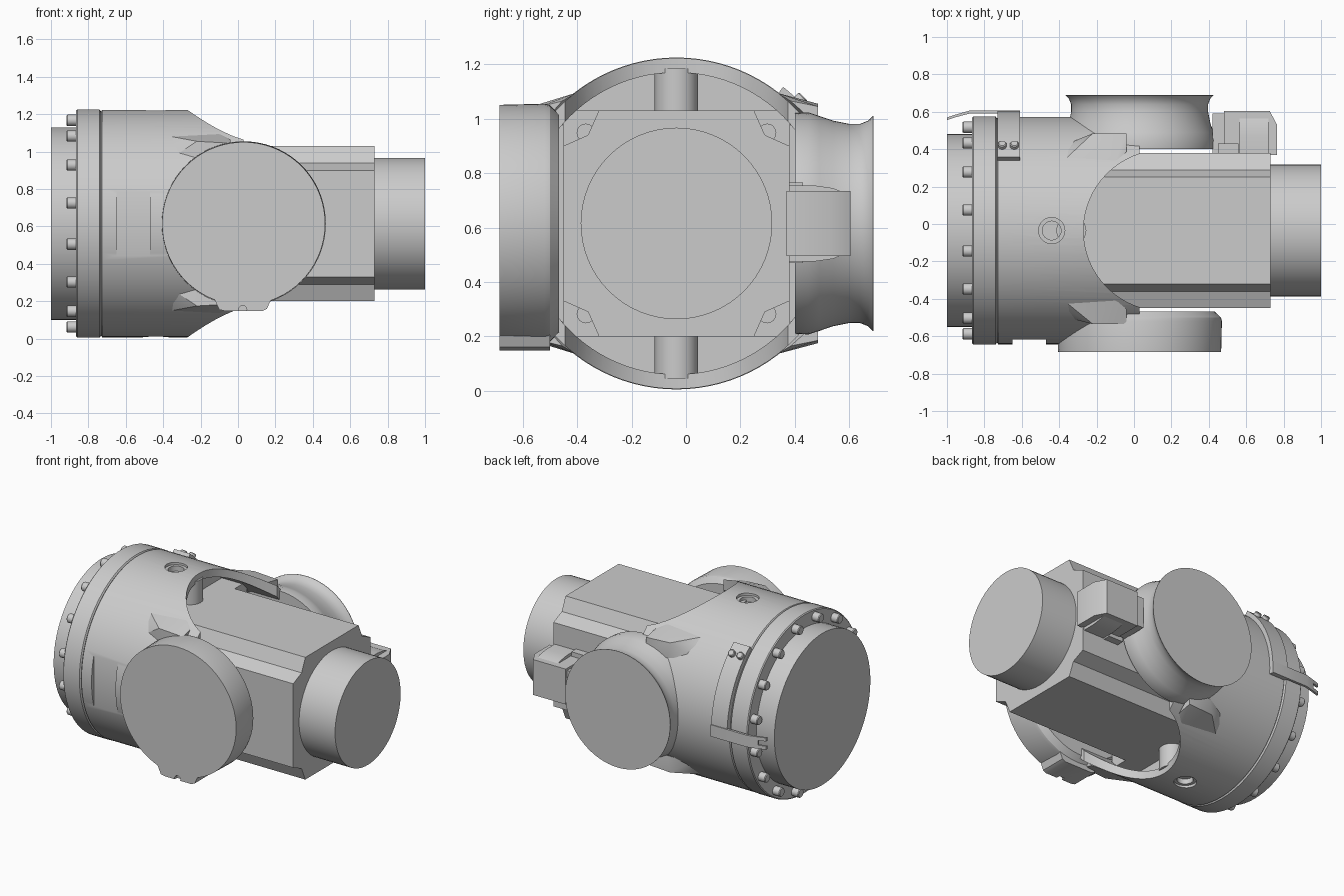
import bpy, bmesh
from math import sin, cos, pi, radians
from mathutils import Vector

if "Cube" in bpy.data.objects:
    bpy.data.objects.remove(bpy.data.objects["Cube"])

CY, CZ, BX = -0.035, 0.615, 0.03      # main axis (y, z) and side boss x
grey = bpy.data.materials.new("machine grey")
grey.diffuse_color = (0.6, 0.6, 0.6, 1)
grey.use_nodes = True
grey.node_tree.nodes["Principled BSDF"].inputs["Base Color"].default_value = grey.diffuse_color


def finish(name, bm):
    bmesh.ops.recalc_face_normals(bm, faces=bm.faces)
    me = bpy.data.meshes.new(name)
    bm.to_mesh(me)
    bm.free()
    ob = bpy.data.objects.new(name, me)
    bpy.context.collection.objects.link(ob)
    me.materials.append(grey)
    return ob


def place(axis, t, u, v):
    return {"x": (t, u, v), "y": (u, t, v), "z": (u, v, t)}[axis]


def loft(name, axis, rings):
    """Join rings of (t, [(u, v), ...]) along an axis and cap both ends."""
    bm = bmesh.new()
    loops = [[bm.verts.new(place(axis, t, u, v)) for u, v in pts] for t, pts in rings]
    for a, b in zip(loops, loops[1:]):
        for i in range(len(a)):
            j = (i + 1) % len(a)
            bm.faces.new((a[i], a[j], b[j], b[i]))
    bm.faces.new(loops[0])
    bm.faces.new(loops[-1])
    return finish(name, bm)


def lathe(name, axis, c, profile, n=72):
    return loft(name, axis, [(t, [(c[0] + r * cos(2 * pi * i / n), c[1] + r * sin(2 * pi * i / n))
                                  for i in range(n)]) for t, r in profile])


def prism(name, axis, pts, a, b):
    return loft(name, axis, [(a, pts), (b, pts)])


def box(name, x, y, z):
    return prism(name, "z", [(x[0], y[0]), (x[1], y[0]), (x[1], y[1]), (x[0], y[1])], *z)


def hull(name, pts):
    bm = bmesh.new()
    for p in pts:
        bm.verts.new(p)
    bmesh.ops.convex_hull(bm, input=bm.verts[:])
    return finish(name, bm)


def cut(ob, cutters):
    bpy.context.view_layer.objects.active = ob
    for c in cutters:
        c.hide_render = True
        m = ob.modifiers.new("cut", "BOOLEAN")
        m.operation, m.solver, m.object = "DIFFERENCE", "EXACT", c
        bpy.ops.object.modifier_apply(modifier=m.name)
        bpy.data.objects.remove(c)


MAIN = (CY, CZ)
# Fork housing: barrel with a bore, a U-shaped vertical slot, holes and a flat
housing = lathe("fork_housing", "x", MAIN, [(-0.733, 0.598), (-0.726, 0.608), (BX, 0.608)], 96)
slot = [(0.16 + 0.43 * cos(a), CY + 0.43 * sin(a))
        for a in [pi / 2 + pi * i / 32 for i in range(33)]] + [(0.9, CY - 0.43), (0.9, CY + 0.43)]
cut(housing, [lathe("bore_cutter", "x", MAIN, [(-0.36, 0.555), (0.6, 0.555)], 96),
              prism("slot_cutter", "z", slot, -0.2, 1.5),
              box("flat_cutter", (-0.65, -0.47), (-0.8, -0.618), (0.44, 0.79)),
              lathe("top_hole_cutter", "z", (-0.44, CY), [(1.17, 0.05), (1.205, 0.05), (1.205, 0.07), (1.4, 0.07)], 32),
              lathe("bottom_hole_cutter", "z", (-0.44, CY), [(-0.2, 0.07), (0.025, 0.07), (0.025, 0.05), (0.06, 0.05)], 32)])

# Inner ribs above and below the motor
for s, word in ((1, "upper"), (-1, "lower")):
    lathe(word + "_inner_rib", "z", (-0.335, CY), [(CZ + s * 0.4, 0.08), (CZ + s * 0.57, 0.08)], 24)

# Mounting flange, end disc and ring of bolts on the left
lathe("mounting_flange", "x", MAIN, [(-0.865, 0.604), (-0.859, 0.61), (-0.74, 0.61), (-0.733, 0.6)], 96)
lathe("left_end_disc", "x", MAIN, [(-1.0, 0.515), (-0.86, 0.515)])
for i in range(16):
    a = 2 * pi * (i + 0.5) / 16
    lathe("flange_bolt", "x", (CY + 0.563 * cos(a), CZ + 0.563 * sin(a)),
          [(-0.917, 0.026), (-0.912, 0.03), (-0.86, 0.03)], 16)

# Side bosses carried by the fork arms
lathe("front_boss", "y", (BX, CZ), [(-0.685, 0.436), (-0.52, 0.44), (-0.5, 0.435), (-0.467, 0.40)])
lathe("back_boss", "y", (BX, CZ), [(0.4, 0.405), (0.45, 0.408), (0.49, 0.395), (0.54, 0.378), (0.6, 0.366),
                                   (0.64, 0.366), (0.67, 0.378), (0.687, 0.395), (0.69, 0.395)])
# Lug beneath the front boss
lug = prism("front_boss_lug", "y", [(-0.14, 0.24), (-0.1, 0.155), (-0.07, 0.148), (0.13, 0.148),
                                    (0.155, 0.16), (0.19, 0.24)], -0.685, -0.5)
cut(lug, [lathe("lug_notch_cutter", "y", (0.025, 0.155), [(-0.8, 0.022), (-0.66, 0.022)], 16)])

# Gussets blending the bosses into the barrel
for sy, word, wide in ((-1, "front", 0.5), (1, "back", 0.52)):
    for sz in (1, -1):
        pts = [(-0.38, 0.37, 0.47), (-0.37, 0.42, 0.425), (-0.34, 0.47, 0.36),
               (-0.22, wide, 0.44), (-0.2, wide, 0.33), (-0.1, 0.37, 0.48),
               (-0.04, wide, 0.43), (-0.04, wide, 0.36), (-0.04, 0.42, 0.45), (-0.2, 0.42, 0.36)]
        hull(word + "_gusset", [(x, CY + sy * y, CZ + sz * z) for x, y, z in pts])

# Motor: notched square body, rear flange with bolts and round end
corner = [(0.415, 0.285), (0.325, 0.325), (0.285, 0.415)]
section = []
for sy, sz, order in ((1, 1, 1), (-1, 1, -1), (-1, -1, 1), (1, -1, -1)):
    section += [(CY + sy * y, CZ + sz * z) for y, z in corner[::order]]
prism("motor_body", "x", section, -0.25, 0.73)
box("motor_flange", (-0.355, -0.2), (CY - 0.415, CY + 0.415), (CZ - 0.415, CZ + 0.415))
lathe("motor_end_cap", "x", MAIN, [(0.72, 0.352), (1.0, 0.352)], 64)
for sy in (-1, 1):
    for sz in (-1, 1):
        lathe("motor_bolt", "x", (CY + sy * 0.333, CZ + sz * 0.333), [(-0.22, 0.034), (-0.16, 0.034)], 16)

# Cable connector on the back of the motor
prism("connector_body", "z", [(0.48, 0.37), (0.765, 0.37), (0.765, 0.53), (0.725, 0.605), (0.48, 0.605)], 0.495, 0.735)
prism("connector_cover", "x", [(0.37, 0.475), (0.47, 0.475), (0.54, 0.485), (0.6, 0.51), (0.6, 0.72),
                               (0.54, 0.745), (0.47, 0.755), (0.37, 0.755)], 0.565, 0.72)
box("connector_base", (0.42, 0.48), (0.37, 0.59), (0.51, 0.72))
for z in (0.47, 0.735):
    box("connector_latch", (0.45, 0.56), (0.38, 0.43), (z, z + 0.03))

# Curved bracket on the back of the barrel with forked arm
arc = [radians(-4 + 4 * i) for i in range(15)]
prism("bracket_plate", "x", [(CY + 0.637 * cos(a), CZ + 0.637 * sin(a)) for a in arc] +
      [(CY + 0.6 * cos(a), CZ + 0.6 * sin(a)) for a in reversed(arc)], -0.73, -0.61)
prism("bracket_arm", "z", [(-0.61, 0.606), (-0.88, 0.606), (-0.95, 0.586), (-0.95, 0.572),
                           (-0.88, 0.59), (-0.61, 0.59)], 0.57, 0.65)
for z in (0.57, 0.626):
    prism("bracket_prong", "z", [(-0.95, 0.586), (-1.0, 0.57), (-1.0, 0.556), (-0.95, 0.572)], z, z + 0.024)
a = radians(45)
for x in (-0.705, -0.64):
    ob = lathe("bracket_bolt", "z", (0, 0), [(0.6, 0.023), (0.655, 0.023), (0.66, 0.018)], 16)
    ob.rotation_euler = (a - pi / 2, 0, 0)
    ob.location = (x, CY, CZ)

# Smooth curved faces, keep edges sharp
for ob in bpy.data.objects:
    ob.select_set(True)
    bpy.context.view_layer.objects.active = ob
bpy.ops.object.shade_smooth_by_angle(angle=radians(30))
